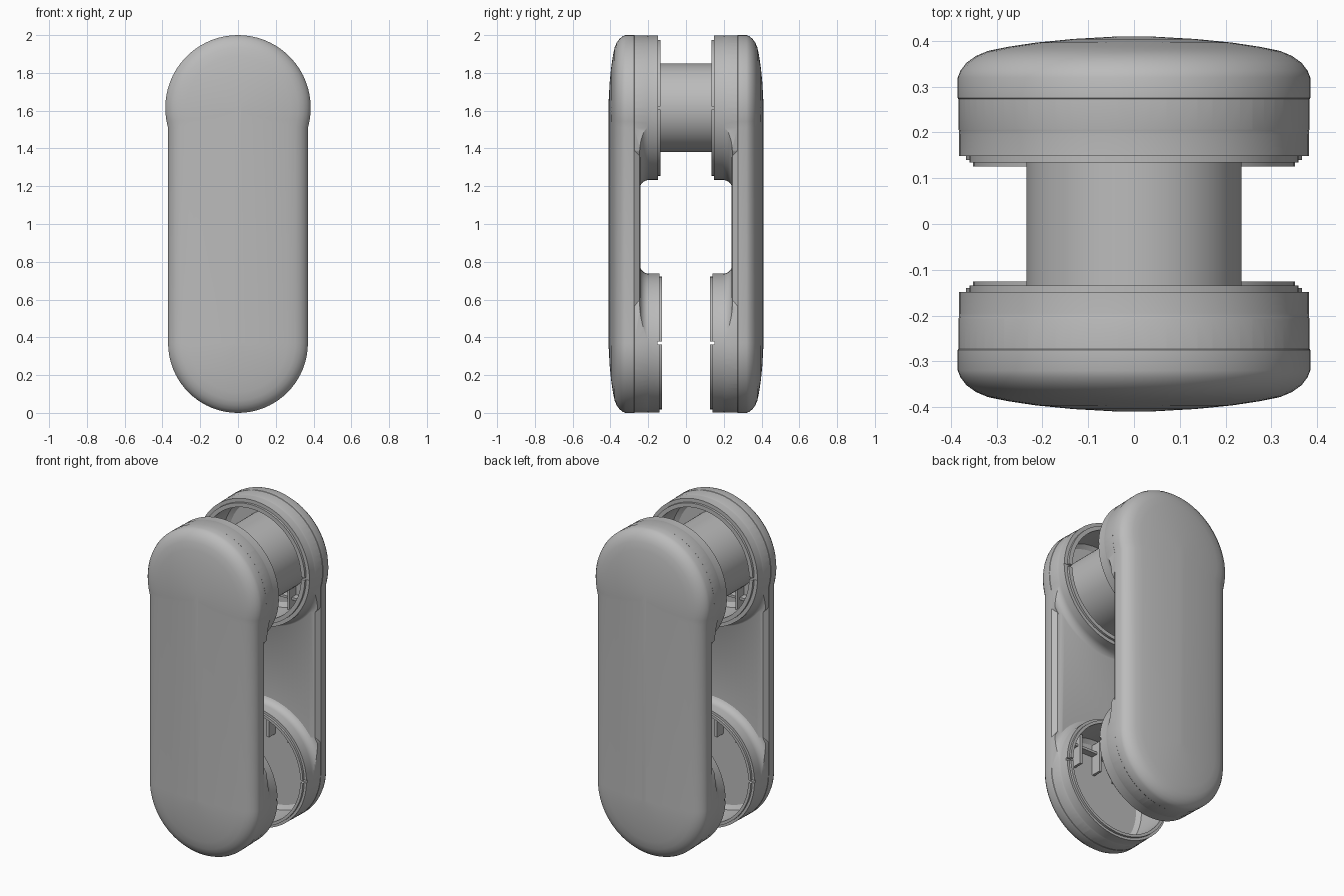
import bpy, bmesh, math
from mathutils import Matrix

if "Cube" in bpy.data.objects:
    bpy.data.objects.remove(bpy.data.objects["Cube"], do_unlink=True)

TOP_Z, TOP_R = 1.615, 0.385
LOW_Z, LOW_R = 0.37, 0.37

grey = bpy.data.materials.new("plain_grey")
grey.use_nodes = True
tone = (0.5, 0.5, 0.5, 1)
grey.diffuse_color = tone
grey.node_tree.nodes["Principled BSDF"].inputs["Base Color"].default_value = tone


def finish(name, bm):
    bmesh.ops.recalc_face_normals(bm, faces=bm.faces)
    mesh = bpy.data.meshes.new(name)
    bm.to_mesh(mesh)
    bm.free()
    mesh.materials.append(grey)
    obj = bpy.data.objects.new(name, mesh)
    bpy.context.collection.objects.link(obj)
    return obj


def loft(name, loops):
    """Skin matching closed loops and cap both ends."""
    bm = bmesh.new()
    rings = [[bm.verts.new(p) for p in loop] for loop in loops]
    n = len(rings[0])
    for a, b in zip(rings, rings[1:]):
        for i in range(n):
            j = (i + 1) % n
            bm.faces.new((a[i], a[j], b[j], b[i]))
    bm.faces.new(rings[0])
    bm.faces.new(rings[-1])
    return finish(name, bm)


def outline(y, inset, steps=40):
    """Long rounded outline with a slightly wider head."""
    rt, rl = TOP_R - inset, LOW_R - inset
    dip = math.acos(rl / rt)
    pts = []
    for i in range(steps + 1):
        a = -dip + (math.pi + 2 * dip) * i / steps
        pts.append((rt * math.cos(a), y, TOP_Z + rt * math.sin(a)))
    for i in range(steps + 1):
        a = math.pi + math.pi * i / steps
        pts.append((rl * math.cos(a), y, LOW_Z + rl * math.sin(a)))
    return pts


def lathe(name, profile, z, n=72):
    """Round part about a y axis at height z; profile is (radius, y)."""
    return loft(name, [[(r * math.cos(math.tau * (i + .5) / n), y,
                         z + r * math.sin(math.tau * (i + .5) / n))
                        for i in range(n)] for r, y in profile])


def box(name, lo, hi):
    bm = bmesh.new()
    bmesh.ops.create_cube(bm, size=1)
    for v in bm.verts:
        v.co = [a + (b - a) * (c + .5) for a, b, c in zip(lo, hi, v.co)]
    return finish(name, bm)


def combine(obj, tool, operation):
    mod = obj.modifiers.new(operation, "BOOLEAN")
    mod.operation, mod.object, mod.solver = operation, tool, "EXACT"
    bpy.context.view_layer.objects.active = obj
    bpy.ops.object.modifier_apply(modifier=mod.name)
    bpy.data.objects.remove(tool, do_unlink=True)


def smooth(obj):
    bpy.ops.object.select_all(action="DESELECT")
    obj.select_set(True)
    bpy.context.view_layer.objects.active = obj
    bpy.ops.object.shade_smooth_by_angle(angle=math.radians(32))


def mirrored(obj, name):
    copy = obj.copy()
    copy.data = obj.data.copy()
    copy.name = name
    copy.data.transform(Matrix.Scale(-1, 4, (0, 1, 0)))
    copy.data.flip_normals()
    bpy.context.collection.objects.link(copy)


# Domed long plate: (y, inset) from the inner face to the outer crown
section = [(.24, .045), (.247, .02), (.275, 0), (.32, 0), (.335, .006),
           (.352, .019), (.367, .04), (.378, .066), (.387, .11),
           (.396, .17), (.404, .25), (.41, .355)]
shell = loft("back_shell", [outline(y, d) for y, d in section])

# Round cups with a stepped lip and a flared root
for z, r, rim in ((TOP_Z, TOP_R - .003, .148), (LOW_Z, LOW_R - .003, .14)):
    lip = .36 if r > .37 else .352
    profile = [(lip, rim - .014), (lip, rim), (r, rim)]
    for i in range(9):
        a = math.pi / 2 * i / 8
        profile.append((r + .05 * (1 - math.cos(a)), .195 + .05 * math.sin(a)))
    profile.append((r + .05, .31))
    cup = lathe("cup", profile, z)
    trim = loft("trim", [outline(.1, .0015), outline(.3, .0015)])
    combine(cup, trim, "INTERSECT")
    combine(shell, cup, "UNION")

# Hollow cups and small notches in the lips
for z in (TOP_Z, LOW_Z):
    combine(shell, lathe("hollow", [(.335, .05), (.335, .335), (.31, .352)], z), "DIFFERENCE")
    combine(shell, box("notch", (-.5, .1, z - .008), (.5, .15, z + .008)), "DIFFERENCE")
smooth(shell)
mirrored(shell, "front_shell")

# Stiffening ribs inside the cups, towards the middle
for label, z, s in (("upper", TOP_Z, -1), ("lower", LOW_Z, 1)):
    for i, x in enumerate((-.14, 0, .14)):
        z0, z1 = sorted((z + s * .12, z + s * .31))
        rib = box(f"back_{label}_rib_{i + 1}", (x - .008, .29, z0), (x + .008, .356, z1))
        mirrored(rib, f"front_{label}_rib_{i + 1}")
    bar = box(f"back_{label}_bar", (-.22, .31, z + s * .235), (.22, .356, z + s * .25))
    mirrored(bar, f"front_{label}_bar")

# Hub joining the two shells
hub = lathe("hub", [(.235, -.37), (.235, .37)], TOP_Z)
smooth(hub)
